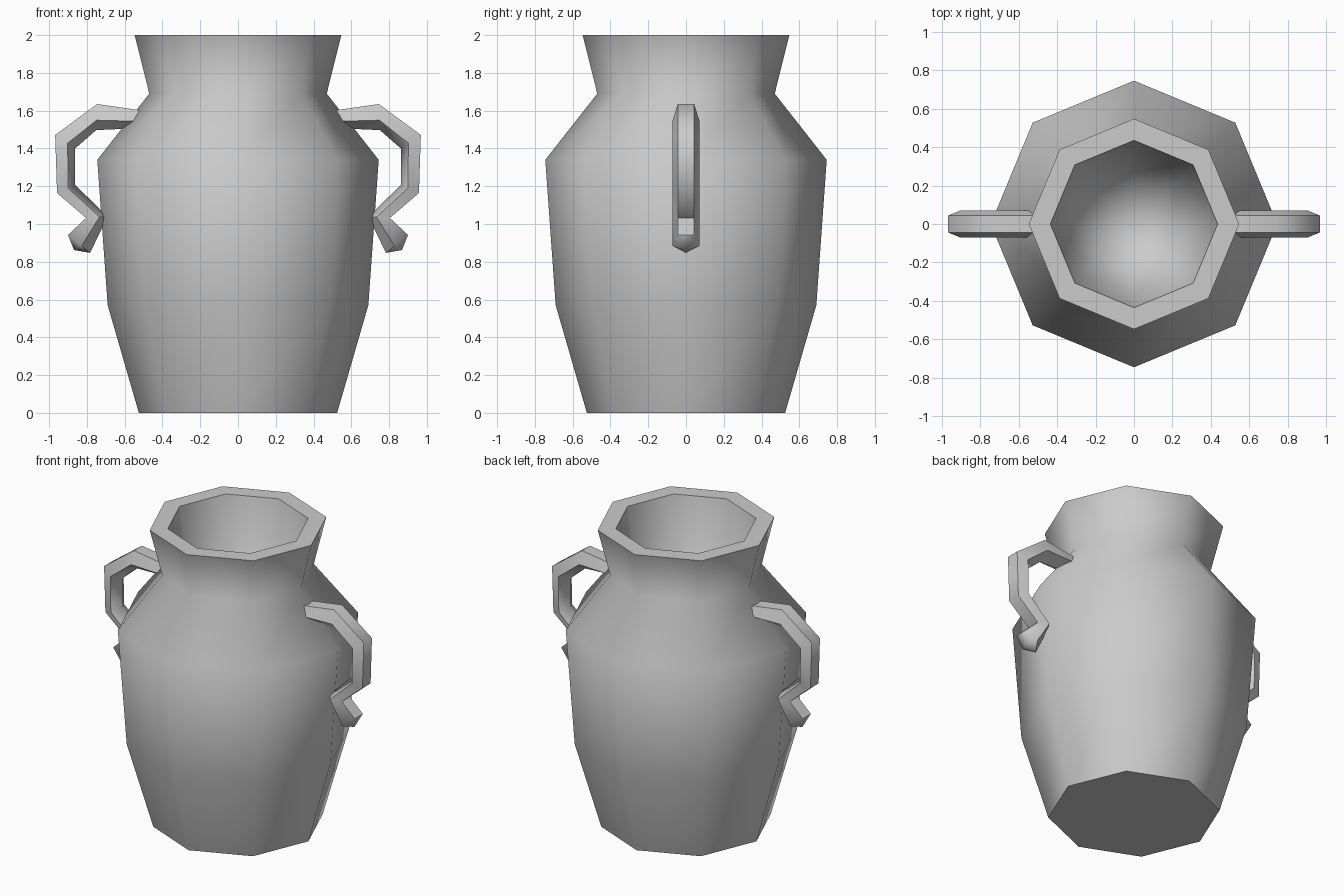
import bpy, bmesh
from math import cos, sin, pi, radians

cube = bpy.data.objects.get("Cube")
if cube:
    bpy.data.objects.remove(cube, do_unlink=True)

clay = bpy.data.materials.new("grey_clay")
clay.use_nodes = True
colour = (0.6, 0.6, 0.6, 1)
clay.diffuse_color = colour
clay.node_tree.nodes["Principled BSDF"].inputs["Base Color"].default_value = colour


def loft(name, rings, start=None, end=None):
    """Skin equal rings of points; each end closes on a tip point or a flat face."""
    bm = bmesh.new()
    loops = [[bm.verts.new(p) for p in ring] for ring in rings]
    n = len(loops[0])
    for a, b in zip(loops, loops[1:]):
        for i in range(n):
            j = (i + 1) % n
            bm.faces.new((a[i], a[j], b[j], b[i]))
    for loop, tip in ((loops[0], start), (loops[-1], end)):
        if tip:
            centre = bm.verts.new(tip)
            for i in range(n):
                bm.faces.new((loop[i], loop[(i + 1) % n], centre))
        else:
            bm.faces.new(loop)
    bmesh.ops.recalc_face_normals(bm, faces=bm.faces)
    mesh = bpy.data.meshes.new(name)
    bm.to_mesh(mesh)
    bm.free()
    mesh.materials.append(clay)
    obj = bpy.data.objects.new(name, mesh)
    bpy.context.collection.objects.link(obj)
    bpy.ops.object.select_all(action='DESELECT')
    obj.select_set(True)
    bpy.context.view_layer.objects.active = obj
    bpy.ops.object.shade_smooth_by_angle(angle=radians(60))
    return obj


# Eight-sided jar: outside from the foot up, over the rim, then the hollow
profile = [(0.525, 0), (0.69, 0.57), (0.745, 1.34), (0.47, 1.69), (0.547, 2),
           (0.435, 2), (0.36, 1.62), (0.22, 1.4)]
SIDES = 8
loft("jar_body",
     [[(r * cos(2 * pi * i / SIDES), r * sin(2 * pi * i / SIDES), z)
       for i in range(SIDES)] for r, z in profile],
     end=(0, 0, 1.32))

# Handle: outer and inner edge (x, z) of the tube at every bend
bends = [((0.46, 1.594), (0.47, 1.51)),
         ((0.746, 1.635), (0.751, 1.497)),
         ((0.968, 1.471), (0.862, 1.4)),
         ((0.958, 1.164), (0.862, 1.206)),
         ((0.804, 1.032), (0.69, 1.04)),
         ((0.9, 0.942), (0.783, 0.847))]


def handle_ring(outer, inner, side):
    """Pentagon with a flat side outward and a corner inward."""
    flat = cos(pi / 5)
    points = []
    for i in range(5):
        a = 2 * pi * i / 5
        t = (cos(a) + flat) / (1 + flat)
        points.append((side * (outer[0] + (inner[0] - outer[0]) * t),
                       0.074 * sin(a),
                       outer[1] + (inner[1] - outer[1]) * t))
    return points


for name, side in (("left_handle", 1), ("right_handle", -1)):
    loft(name, [handle_ring(o, i, side) for o, i in bends],
         end=(side * 0.868, 0, 0.862))
